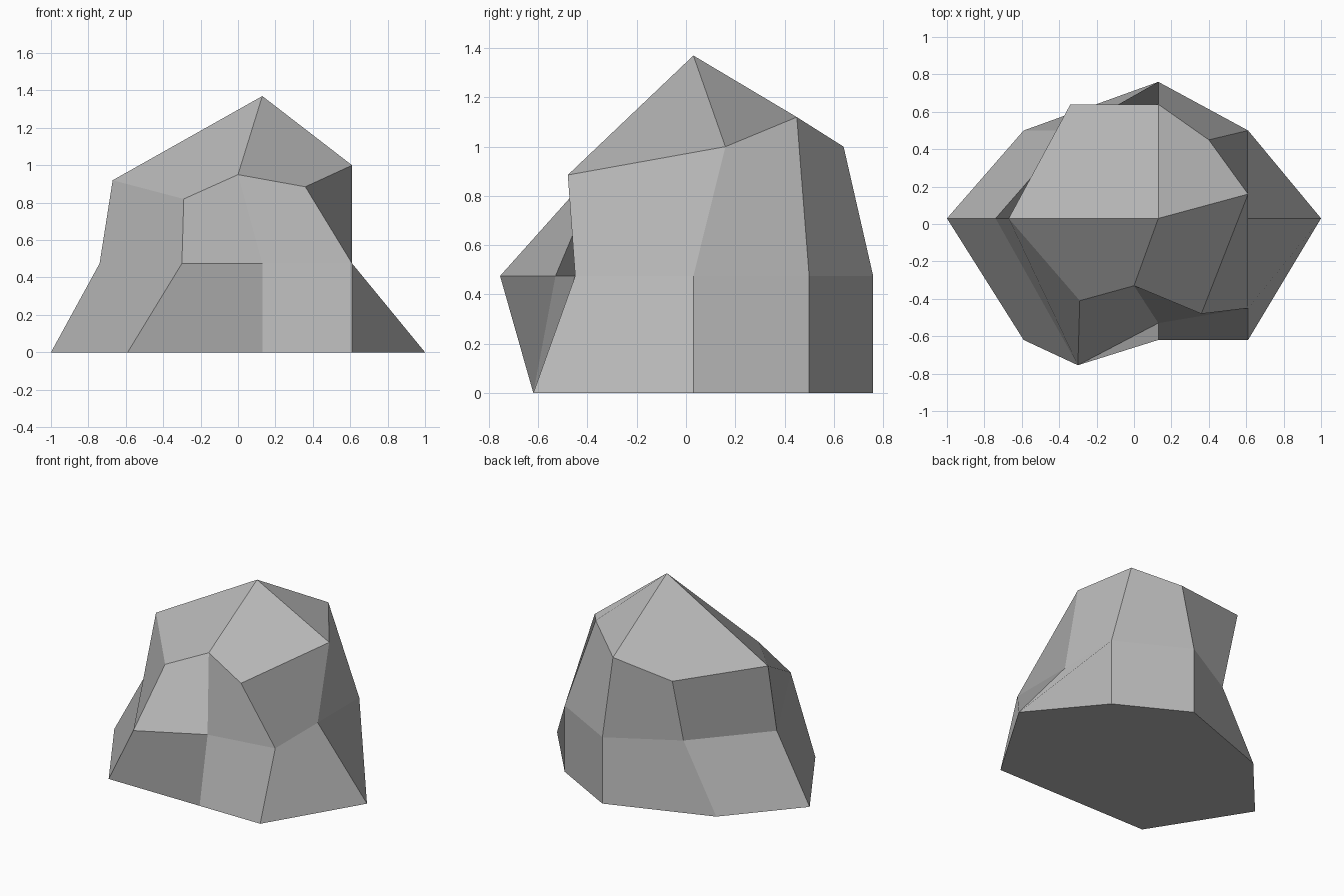
import bpy
import bmesh

cube = bpy.data.objects.get("Cube")
if cube:
    bpy.data.objects.remove(cube, do_unlink=True)

# One stone grey for the whole boulder
stone = bpy.data.materials.new("stone_grey")
stone.use_nodes = True
GREY = (0.47, 0.47, 0.47, 1)
stone.diffuse_color = GREY
stone.node_tree.nodes["Principled BSDF"].inputs["Base Color"].default_value = GREY

# Three rings of eight points, anticlockwise from the -x side, and a peak
BASE = [(-1, .03), (-.59, -.62), (.13, -.62), (.61, -.62),
        (1, .03), (.61, .5), (.13, .76), (-.59, .5)]
WAIST = [(-.74, .03), (-.3, -.755), (.13, -.53), (.61, -.45),
         (.61, .03), (.61, .5), (.13, .76), (-.33, .5)]
SHOULDER = [(-.67, .03, .92), (-.29, -.41, .82), (0, -.33, .95), (.36, -.48, .885),
            (.61, .16, 1), (.4, .45, 1.12), (.13, .64, 1), (-.34, .64, .955)]
PEAK = (.13, .03, 1.37)

bm = bmesh.new()


def ring(points, z=None):
    return [bm.verts.new(p if z is None else (*p, z)) for p in points]


def band(lower, upper, parity):
    """Join two rings with quads, alternating which corner starts the split."""
    n = len(lower)
    for i in range(n):
        j = (i + 1) % n
        quad = [lower[i], lower[j], upper[j], upper[i]]
        if i % 2 != parity:
            quad = quad[1:] + quad[:1]
        bm.faces.new(quad)


base, waist, shoulder = ring(BASE, 0), ring(WAIST, .475), ring(SHOULDER)
peak = bm.verts.new(PEAK)

# Sides
band(base, waist, 0)
band(waist, shoulder, 1)

# Four facets rising to the peak, and the flat underside
for i in range(0, 8, 2):
    bm.faces.new([peak, shoulder[i], shoulder[i + 1], shoulder[(i + 2) % 8]])
bm.faces.new(base[::-1])

mesh = bpy.data.meshes.new("boulder")
bm.to_mesh(mesh)
bm.free()
mesh.materials.append(stone)
boulder = bpy.data.objects.new("boulder", mesh)
bpy.context.collection.objects.link(boulder)
